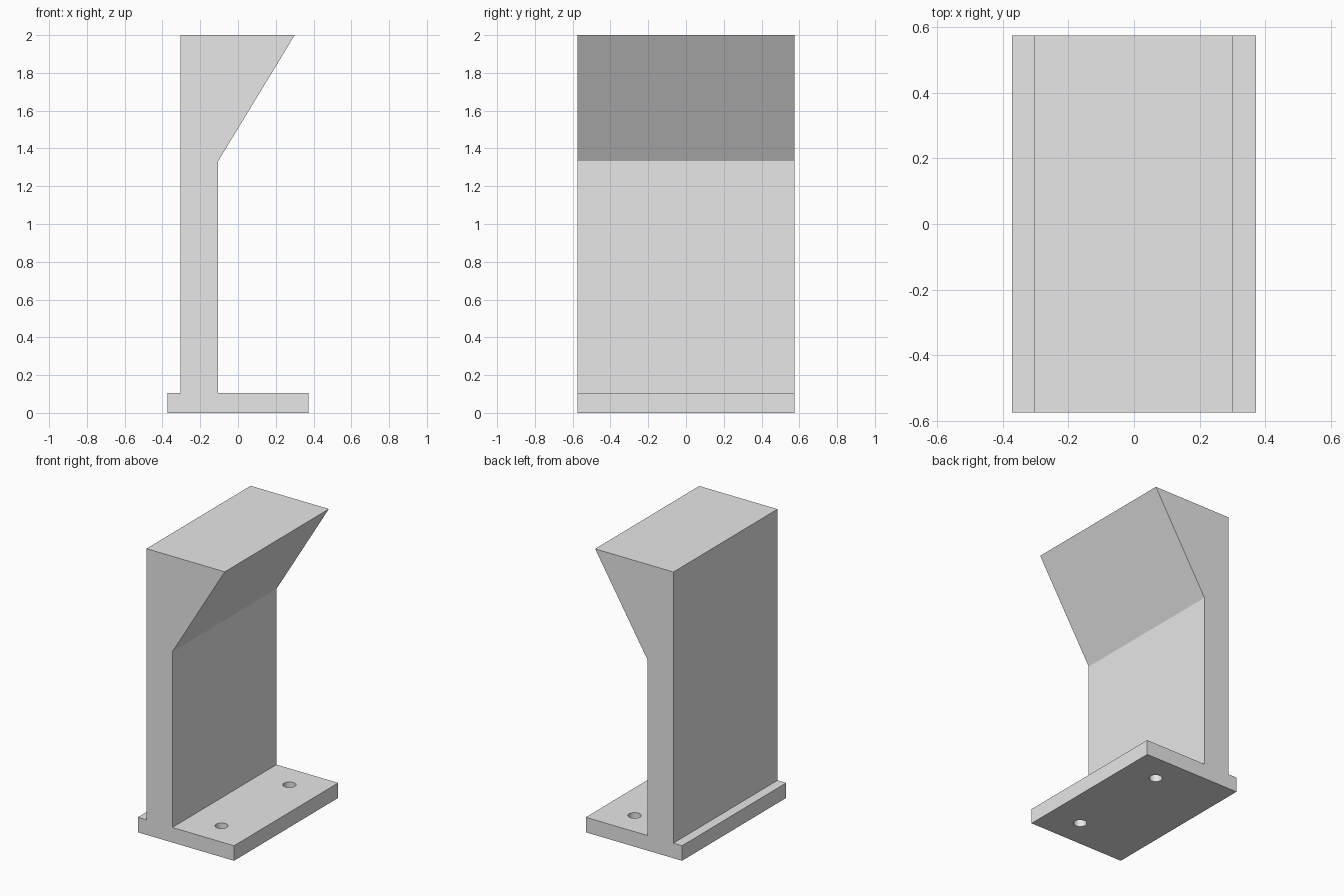
import bpy
import bmesh

HALF_LENGTH = 0.575
BASE_TOP = 0.105

cube = bpy.data.objects.get("Cube")
if cube:
    bpy.data.objects.remove(cube, do_unlink=True)

# Single plain grey
grey = bpy.data.materials.new("light_grey")
grey.use_nodes = True
grey.diffuse_color = (0.8, 0.8, 0.8, 1)
grey.node_tree.nodes["Principled BSDF"].inputs["Base Color"].default_value = (0.8, 0.8, 0.8, 1)


def extrude_profile(name, points):
    """Extrude an x-z outline along the whole y length."""
    bm = bmesh.new()
    face = bm.faces.new([bm.verts.new((x, -HALF_LENGTH, z)) for x, z in points])
    result = bmesh.ops.extrude_face_region(bm, geom=[face])
    moved = [v for v in result["geom"] if isinstance(v, bmesh.types.BMVert)]
    bmesh.ops.translate(bm, verts=moved, vec=(0, 2 * HALF_LENGTH, 0))
    bmesh.ops.recalc_face_normals(bm, faces=bm.faces)
    mesh = bpy.data.meshes.new(name)
    bm.to_mesh(mesh)
    bm.free()
    mesh.materials.append(grey)
    obj = bpy.data.objects.new(name, mesh)
    bpy.context.collection.objects.link(obj)
    return obj


# Foot and wall share one outline, with the wall flaring into a wide top ledge
bracket = extrude_profile("bracket", [
    (-0.372, 0), (0.372, 0), (0.372, BASE_TOP), (-0.105, BASE_TOP),
    (-0.105, 1.333), (0.3, 2), (-0.305, 2), (-0.305, BASE_TOP), (-0.372, BASE_TOP),
])

# Two screw holes through the foot
for side in (-1, 1):
    bpy.ops.mesh.primitive_cylinder_add(
        vertices=32, radius=0.042, depth=0.4, location=(0.135, side * 0.375, 0.05))
    cutter = bpy.context.object
    cutter.name = "screw_hole_cutter"
    cutter.data.materials.append(grey)
    cutter.hide_render = True
    cutter.hide_set(True)
    cut = bracket.modifiers.new("screw_hole", "BOOLEAN")
    cut.operation = "DIFFERENCE"
    cut.solver = "EXACT"
    cut.object = cutter

# Smooth hole walls, crisp edges elsewhere
bpy.ops.object.select_all(action="DESELECT")
bpy.context.view_layer.objects.active = bracket
bracket.select_set(True)
for modifier in list(bracket.modifiers):
    bpy.ops.object.modifier_apply(modifier=modifier.name)
bpy.ops.object.shade_smooth_by_angle()
for obj in [o for o in bpy.data.objects if o.name.startswith("screw_hole_cutter")]:
    bpy.data.objects.remove(obj, do_unlink=True)
